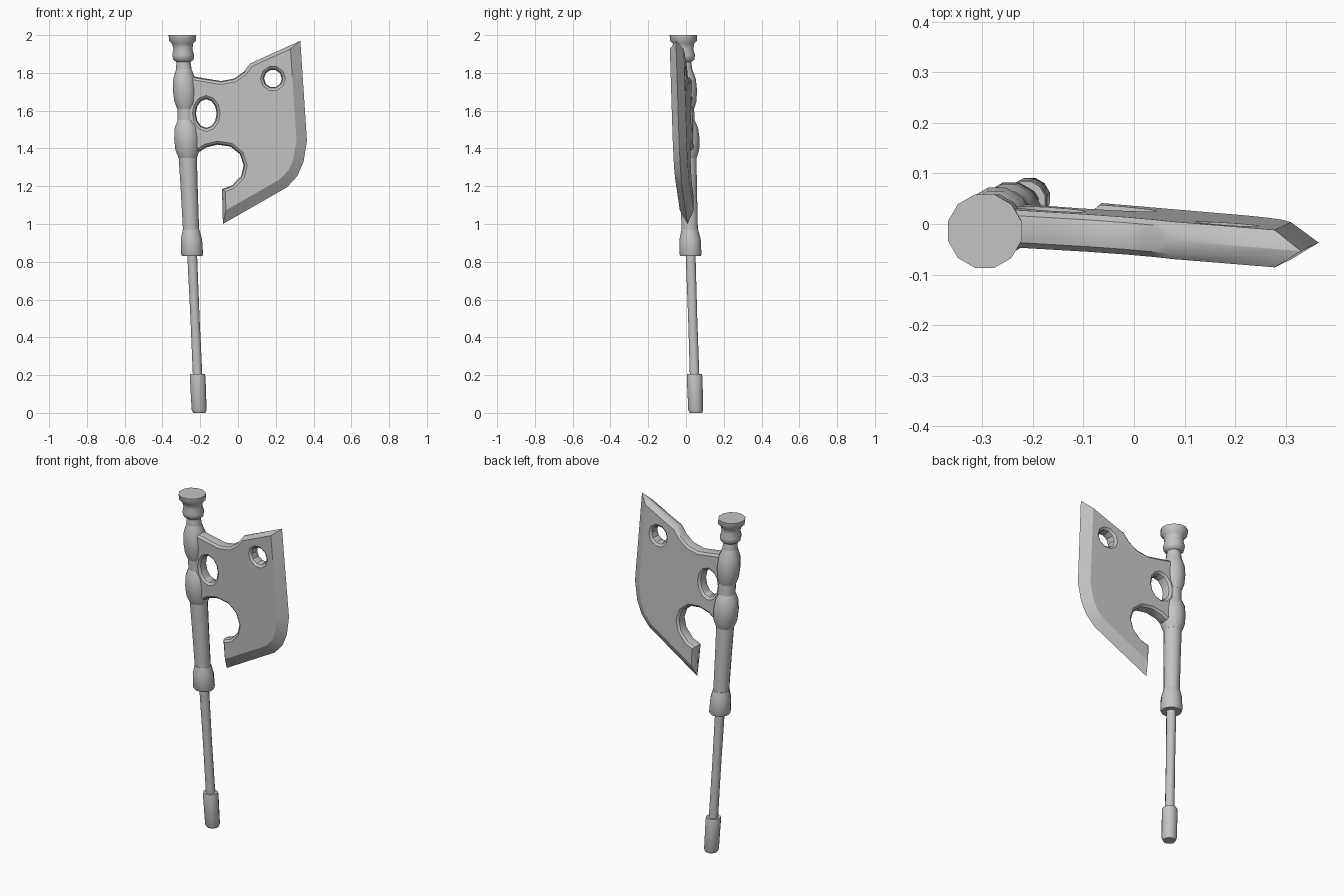
import bpy, bmesh, math
from mathutils import Vector

if "Cube" in bpy.data.objects:
    bpy.data.objects.remove(bpy.data.objects["Cube"])

GREY = (0.55, 0.55, 0.55, 1)
metal = bpy.data.materials.new("plain_grey")
metal.use_nodes = True
metal.diffuse_color = GREY
metal.node_tree.nodes["Principled BSDF"].inputs["Base Color"].default_value = GREY


def axis(z):
    """Centre of the leaning handle at height z."""
    return Vector((-0.205 - 0.045 * z, 0.052 - 0.033 * z, z))


def finish(name, bm, angle):
    bmesh.ops.recalc_face_normals(bm, faces=bm.faces)
    mesh = bpy.data.meshes.new(name)
    bm.to_mesh(mesh)
    bm.free()
    mesh.materials.append(metal)
    obj = bpy.data.objects.new(name, mesh)
    bpy.context.collection.objects.link(obj)
    bpy.ops.object.select_all(action='DESELECT')
    obj.select_set(True)
    bpy.context.view_layer.objects.active = obj
    bpy.ops.object.shade_smooth_by_angle(angle=math.radians(angle))
    return obj


def turned(name, profile, sides=12):
    """Turned part along the leaning axis from (radius, height) pairs."""
    bm = bmesh.new()
    rings = []
    for r, z in profile:
        rings.append([bm.verts.new(axis(z) + Vector((r * math.cos(a), r * math.sin(a), 0)))
                      for a in (2 * math.pi * (i + 0.5) / sides for i in range(sides))])
    for a, b in zip(rings, rings[1:]):
        for i in range(sides):
            j = (i + 1) % sides
            bm.faces.new((a[i], a[j], b[j], b[i]))
    bm.faces.new(rings[0])
    bm.faces.new(rings[-1])
    return finish(name, bm, 50)


# Handle parts
turned("pommel", [(.034, 0), (.041, .015), (.043, .19), (.040, .205)])
turned("lower_shaft", [(.026, .19), (.025, .5), (.027, .85)])
turned("grip_collar", [(.055, .83), (.060, .84), (.058, .92), (.046, .97)])
turned("upper_shaft", [(.044, .95), (.047, 1.2), (.050, 1.36), (.046, 1.56),
                       (.045, 1.7), (.042, 1.83), (.035, 1.88)])
turned("lower_socket", [(.050, 1.35), (.066, 1.39), (.070, 1.45), (.064, 1.51), (.046, 1.55)])
turned("upper_socket", [(.046, 1.61), (.060, 1.65), (.065, 1.71), (.060, 1.77), (.042, 1.82)])
turned("finial", [(.035, 1.855), (.056, 1.87), (.060, 1.895), (.052, 1.925),
                  (.058, 1.955), (.074, 1.97), (.075, 2.0)])

# Blade: counter-clockwise outline starting with the cutting edge
cutting_edge = [(-.08, 1.0), (.26, 1.195), (.315, 1.255), (.347, 1.33), (.365, 1.44), (.33, 1.97)]
rest = [(.065, 1.85), (.03, 1.805), (-.02, 1.77), (-.09, 1.757), (-.17, 1.77), (-.285, 1.79),
        (-.285, 1.38), (-.2, 1.385), (-.17, 1.405), (-.11, 1.42), (-.04, 1.41), (.01, 1.37),
        (.03, 1.31), (.017, 1.255), (-.03, 1.205), (-.085, 1.185)]
HALF = 0.037


def hole(cx, cz, rx, rz, n):
    return [(cx + rx * math.cos(-2 * math.pi * i / n), cz + rz * math.sin(-2 * math.pi * i / n))
            for i in range(n)]


def inset_point(p, q, r, d1, d2):
    """Corner q moved inward by d1 from edge pq and d2 from edge qr."""
    e1, e2 = (q - p).normalized(), (r - q).normalized()
    n1, n2 = Vector((-e1.y, e1.x)), Vector((-e2.y, e2.x))
    det = n1.x * n2.y - n1.y * n2.x
    if abs(det) < 0.02:
        return q + (n1 + n2).normalized() * max(d1, d2)
    return q + Vector((d1 * n2.y - d2 * n1.y, n1.x * d2 - n2.x * d1)) / det


bm = bmesh.new()
inner_edges = {1: [], -1: []}
loops = [(cutting_edge + rest, len(cutting_edge)),
         (hole(-.168, 1.585, .055, .076, 12), 0),
         (hole(.185, 1.77, .047, .047, 10), 0)]
for pts, cut_count in loops:
    pts = [Vector(p) for p in pts]
    n = len(pts)
    depth = [0.055 if i < cut_count - 1 else 0.018 for i in range(n)]
    inner = [inset_point(pts[i - 1], pts[i], pts[(i + 1) % n], depth[i - 1], depth[i])
             for i in range(n)]
    rim = [bm.verts.new((p.x, 0, p.y)) for p in pts]
    for side in (1, -1):
        previous = rim
        for s in (0.3, 1.0):
            ring = []
            for i in range(n):
                # Straight bevel on the cutting edge, rounded rim elsewhere
                height = s if i < cut_count else math.sqrt(1 - (1 - s) ** 2)
                p = pts[i].lerp(inner[i], s)
                ring.append(bm.verts.new((p.x, side * HALF * height, p.y)))
            for i in range(n):
                j = (i + 1) % n
                bm.faces.new((previous[i], previous[j], ring[j], ring[i]))
            previous = ring
        inner_edges[side] += [bm.edges.get((previous[i], previous[(i + 1) % n])) for i in range(n)]
for side in (1, -1):
    bmesh.ops.triangle_fill(bm, use_beauty=True, edges=inner_edges[side], normal=(0, side, 0))

# Lean the blade with the handle and swing it slightly forward
for v in bm.verts:
    centre = axis(v.co.z)
    v.co.y += centre.y - 0.065 * (v.co.x - centre.x)
finish("axe_blade", bm, 32)
